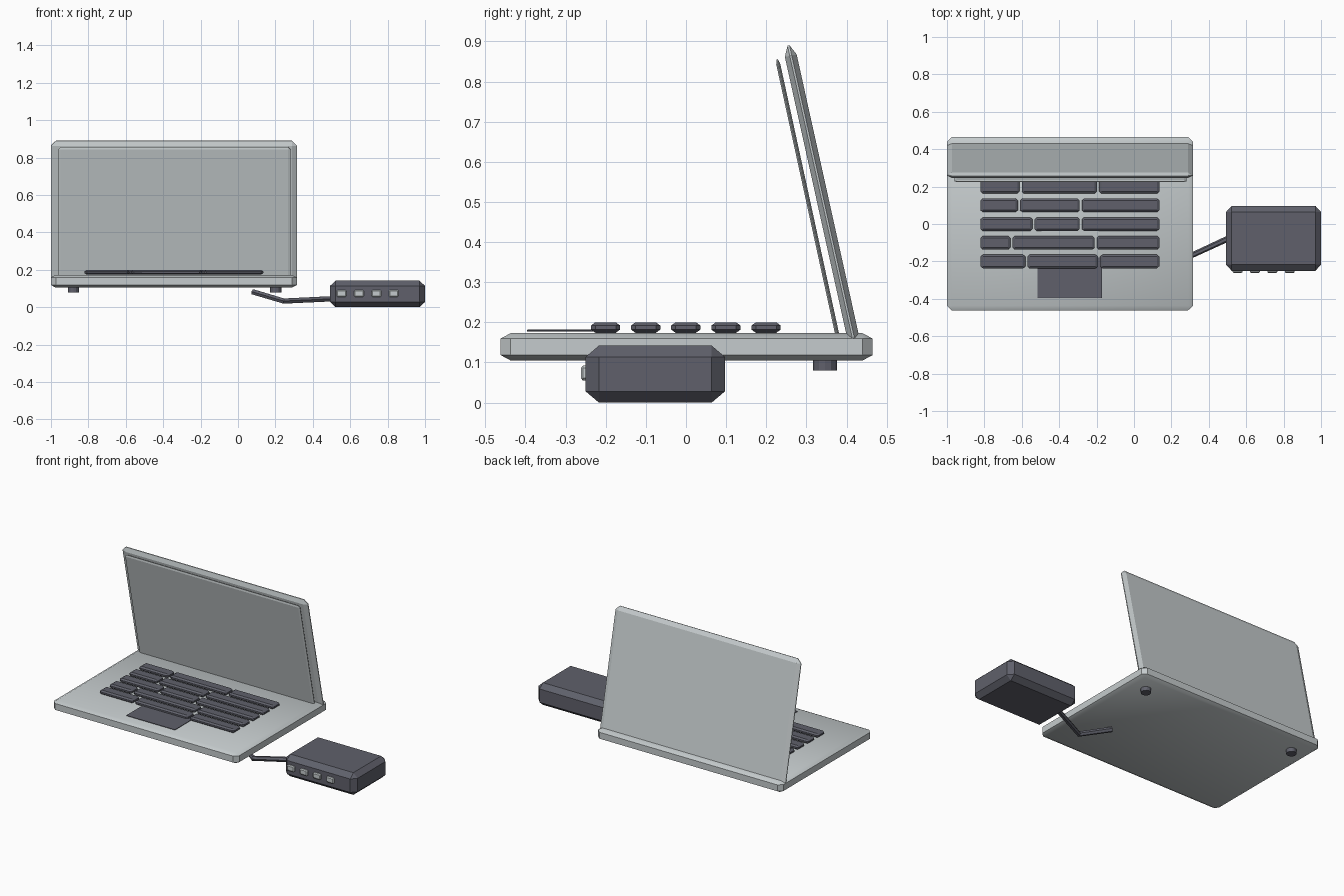
import bpy
import bmesh
from math import radians
from mathutils import Matrix, Vector

cube = bpy.data.objects.get("Cube")
if cube:
    bpy.data.objects.remove(cube, do_unlink=True)


def make_material(name, color):
    mat = bpy.data.materials.new(name)
    mat.use_nodes = True
    mat.diffuse_color = (*color, 1)
    mat.node_tree.nodes["Principled BSDF"].inputs["Base Color"].default_value = (*color, 1)
    return mat


silver = make_material("silver", (0.56, 0.60, 0.61))
charcoal = make_material("charcoal", (0.115, 0.118, 0.147))


def add_mesh(name, bm, mat):
    mesh = bpy.data.meshes.new(name)
    bm.to_mesh(mesh)
    bm.free()
    mesh.materials.append(mat)
    obj = bpy.data.objects.new(name, mesh)
    bpy.context.collection.objects.link(obj)
    return obj


def chamfer_box(name, low, high, chamfer, mat, tilt=0, poke=False):
    """Box between two corners; the chamfer has its own size on each axis."""
    low, high, chamfer = Vector(low), Vector(high), Vector(chamfer)
    bm = bmesh.new()
    bmesh.ops.create_cube(bm, size=1)
    units = [s / c for s, c in zip(high - low, chamfer)]
    bmesh.ops.scale(bm, vec=units, verts=bm.verts)
    bmesh.ops.bevel(bm, geom=bm.edges[:], offset=1, offset_type='OFFSET',
                    segments=1, profile=0.5, affect='EDGES')
    bmesh.ops.scale(bm, vec=chamfer, verts=bm.verts)
    if poke:
        bm.normal_update()
        flats = [f for f in bm.faces if abs(f.normal.z) > 0.99]
        bmesh.ops.poke(bm, faces=flats)
    bmesh.ops.recalc_face_normals(bm, faces=bm.faces)
    place = Matrix.Translation((low + high) / 2) @ Matrix.Rotation(radians(tilt), 4, 'X')
    bmesh.ops.transform(bm, matrix=place, verts=bm.verts)
    return add_mesh(name, bm, mat)


def slab(name, x0, x1, y, z, thickness, length, chamfer, tilt):
    """Upright panel leaning forward about its centre."""
    return chamfer_box(name, (x0, y - thickness / 2, z - length / 2),
                       (x1, y + thickness / 2, z + length / 2), chamfer, silver, tilt)


# Laptop body, softly shaded across its shallow top and bottom chamfers
base = chamfer_box("laptop_base", (-1, -0.462, 0.105), (0.315, 0.465, 0.173),
                   (0.026, 0.025, 0.0135), silver, poke=True)
bpy.ops.object.select_all(action='DESELECT')
base.select_set(True)
bpy.context.view_layer.objects.active = base
bpy.ops.object.shade_smooth_by_angle(angle=radians(30))

# Lid and the screen panel in front of it
slab("lid", -1, 0.315, 0.339, 0.5125, 0.03, 0.773, (0.026, 0.0125, 0.026), 12.5)
slab("screen_panel", -0.96, 0.28, 0.303, 0.508, 0.01, 0.712, (0.012, 0.004, 0.012), 12.3)

# Keyboard: each row, front to back, is split at two places
splits = [(-0.575, -0.187), (-0.655, -0.205), (-0.537, -0.285),
          (-0.615, -0.285), (-0.606, -0.192)]
gap = 0.006
for row, (a, b) in enumerate(splits):
    y = (row - 2) * 0.1
    edges = [-0.826, a, b, 0.141]
    for col in range(3):
        chamfer_box(f"key_{row + 1}_{col + 1}",
                    (edges[col] + gap, y - 0.037, 0.174),
                    (edges[col + 1] - gap, y + 0.036, 0.2),
                    (0.012, 0.011, 0.008), charcoal)

# Trackpad
chamfer_box("trackpad", (-0.515, -0.396, 0.177), (-0.17, -0.18, 0.182),
            (0.002, 0.002, 0.001), charcoal)

# Rear feet
for side, x in (("right", -0.88), ("left", 0.202)):
    bm = bmesh.new()
    bmesh.ops.create_cone(bm, cap_ends=True, segments=12, radius1=0.03, radius2=0.03,
                          depth=0.03, matrix=Matrix.Translation((x, 0.346, 0.095)))
    add_mesh(f"rear_foot_{side}", bm, charcoal)

# Hub box with a row of ports on its front
chamfer_box("hub_box", (0.492, -0.25, 0), (1, 0.097, 0.142),
            (0.03, 0.033, 0.028), charcoal)
for i in range(4):
    x = 0.527 + i * 0.093
    chamfer_box(f"hub_port_{i + 1}", (x, -0.262, 0.055), (x + 0.053, -0.24, 0.092),
                (0.006, 0.005, 0.006), silver)

# Cable from the hub to under the laptop
curve = bpy.data.curves.new("hub_cable", 'CURVE')
curve.dimensions = '3D'
curve.bevel_depth = 0.016
curve.bevel_resolution = 1
curve.use_fill_caps = True
path = [(0.52, -0.07, 0.046), (0.245, -0.197, 0.033), (0.08, -0.1, 0.082)]
spline = curve.splines.new('POLY')
spline.points.add(len(path) - 1)
for point, co in zip(spline.points, path):
    point.co = (*co, 1)
spline.use_smooth = False
curve.materials.append(charcoal)
bpy.context.collection.objects.link(bpy.data.objects.new("hub_cable", curve))
